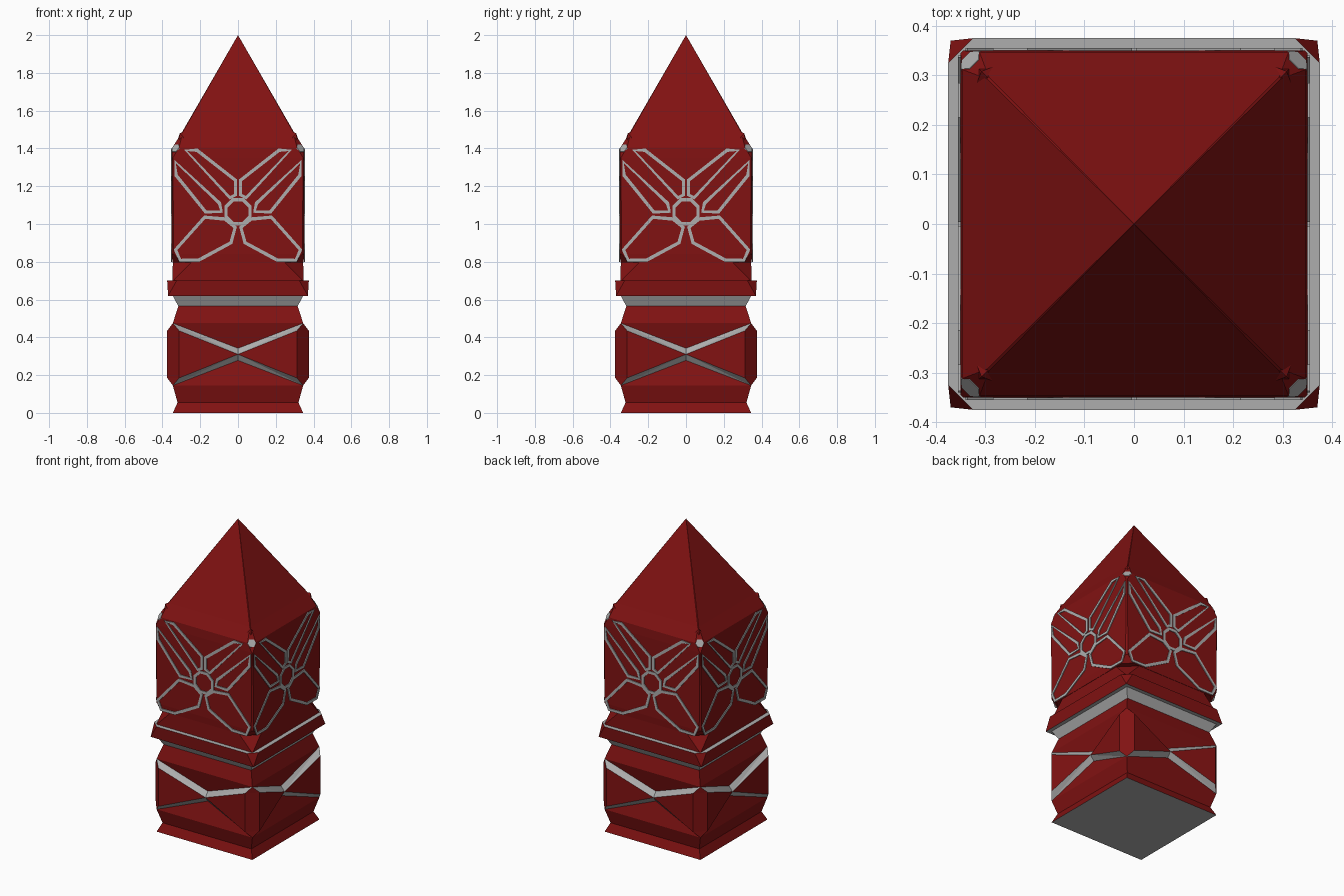
import bpy, bmesh, math
from mathutils import Vector, Matrix

if "Cube" in bpy.data.objects:
    bpy.data.objects.remove(bpy.data.objects["Cube"])

red = bpy.data.materials.new("dark_red")
red.diffuse_color = (0.22, 0.006, 0.006, 1)
red.use_nodes = True
red.node_tree.nodes["Principled BSDF"].inputs["Base Color"].default_value = red.diffuse_color
grey = bpy.data.materials.new("plain_grey")
grey.diffuse_color = (0.42, 0.42, 0.42, 1)
grey.use_nodes = True
grey.node_tree.nodes["Principled BSDF"].inputs["Base Color"].default_value = grey.diffuse_color
QUARTERS = [Matrix.Rotation(i * math.pi / 2, 3, 'Z') for i in range(4)]


def finish(name, bm):
    bmesh.ops.remove_doubles(bm, verts=bm.verts, dist=0.0004)
    bmesh.ops.dissolve_degenerate(bm, edges=bm.edges, dist=0.0004)
    bmesh.ops.recalc_face_normals(bm, faces=bm.faces)
    me = bpy.data.meshes.new(name)
    bm.to_mesh(me)
    bm.free()
    me.materials.append(red)
    me.materials.append(grey)
    ob = bpy.data.objects.new(name, me)
    bpy.context.collection.objects.link(ob)
    return ob


def loft(name, sections, grey_bands=(), grey_bottom=False, grey_top=False):
    """Stack of square rings (half width, corner cut, z)."""
    bm = bmesh.new()
    rings = []
    for h, c, z in sections:
        c = max(c, 0.00001)
        ring = []
        for q in QUARTERS:
            ring += [bm.verts.new(q @ Vector((h - c, -h, z))),
                     bm.verts.new(q @ Vector((h, -h + c, z)))]
        rings.append(ring)
    for b, (lo, hi) in enumerate(zip(rings, rings[1:])):
        for i in range(8):
            j = (i + 1) % 8
            f = bm.faces.new((lo[i], lo[j], hi[j], hi[i]))
            f.material_index = int(b in grey_bands)
    bm.faces.new(rings[0][::-1]).material_index = int(grey_bottom)
    bm.faces.new(rings[-1]).material_index = int(grey_top)
    return finish(name, bm)


# Flared foot with a waist
loft("foot", [(.345, 0, 0), (.32, 0, .055), (.345, 0, .145)], grey_bottom=True)

# Faceted block with a grey cross on each side
bm = bmesh.new()
ZM = .31


def facet(points, mat=0):
    for q in QUARTERS:
        f = bm.faces.new([bm.verts.new(q @ Vector((x, -d, z))) for x, d, z in points])
        f.material_index = mat


def flip(p, sx=1, sz=1):
    return (p[0] * sx, p[1], ZM + (p[2] - ZM) * sz)


A = (.345, .345, .475)     # outer corner
B = (.312, .375, .435)     # proud corner panel
C = (0, .335, ZM)          # middle of the cross
D = (0, .31, .342)         # recessed inner edge of the bar
E = (.375, .312, .435)     # corner panel on the next side
for s in (1, -1):
    facet([flip(v, s) for v in (B, C, flip(B, 1, -1))])
    for t in (1, -1):
        facet([flip(v, s, t) for v in (A, B, C)], 1)
        facet([flip(v, s, t) for v in (A, C, D)], 1)
for t in (1, -1):
    facet([flip(v, 1, t) for v in (A, D)] + [flip(A, -1, t)])
    facet([flip(v, 1, t) for v in (A, B, E)])
facet([B, E, flip(E, 1, -1), flip(B, 1, -1)])
finish("cross_block", bm)

# Tapering collar with a grey band, then the ledge with cut corners
loft("collar", [(.345, 0, .475), (.316, 0, .565), (.345, 0, .62)], grey_bands=(1,))
loft("ledge", [(.37, 0, .62), (.375, .05, .70)], grey_bottom=True, grey_top=True)

# Neck, upper block and pointed roof
loft("neck", [(.347, 0, .695), (.345, .1, .80)])
loft("upper_block", [(.347, .05, .797), (.35, .01, .84), (.35, .005, 1.35), (.347, .035, 1.405)])
loft("roof", [(.347, .035, 1.405), (.297, .004, 1.485), (0, 0, 2.0)])

# Grey outlines on each side of the upper block: (x, z) loops
upper_loop = [(.337, 1.34), (.337, 1.255), (.175, 1.055), (.08, 1.06), (.09, 1.115)]
top_loop = [(.285, 1.393), (.045, 1.13), (.004, 1.15), (.004, 1.235), (.215, 1.4)]
lower_loop = [(.18, 1.045), (.34, .865), (.312, .8), (.205, .8), (.03, .895),
              (.006, .985), (.065, 1.035)]
octagon = [(.078 * math.cos(a), 1.065 + .078 * math.sin(a))
           for a in [math.pi * (i + .5) / 4 for i in range(8)]]
loops = [octagon]
for loop in (upper_loop, top_loop, lower_loop):
    loops += [loop, [(-x, z) for x, z in reversed(loop)]]
bm = bmesh.new()
for q in QUARTERS:
    for loop in loops:
        f = bm.faces.new([bm.verts.new(q @ Vector((x, -.35, z))) for x, z in loop])
        f.normal_update()
        if f.normal.dot(q @ Vector((0, -1, 0))) < 0:
            f.normal_flip()
        rim = bmesh.ops.inset_individual(bm, faces=[f], thickness=.019)["faces"]
        bm.faces.remove(f)
        for r in rim:
            r.material_index = 1
        up = bmesh.ops.extrude_face_region(bm, geom=rim)["geom"]
        bmesh.ops.translate(bm, verts=[v for v in up if isinstance(v, bmesh.types.BMVert)],
                            vec=q @ Vector((0, -.005, 0)))
finish("side_outlines", bm)

# Corner studs and small fangs at the foot of the roof
studs, fangs = bmesh.new(), bmesh.new()
for q in QUARTERS:
    turn = q.to_4x4()
    bmesh.ops.create_cone(studs, cap_ends=True, segments=6, radius1=.036, radius2=.026, depth=.03,
                          matrix=turn @ Matrix.Translation((.322, -.322, 1.395))
                          @ Matrix.Rotation(-math.pi / 4, 4, 'Z') @ Matrix.Rotation(math.radians(60), 4, 'Y'))
    pts = [turn @ Vector(p) for p in ((.325, -.265, 1.43), (.265, -.325, 1.43),
                                      (.26, -.26, 1.5), (.315, -.315, 1.43), (.308, -.308, 1.48))]
    a, b, c, d, tip = [fangs.verts.new(p) for p in pts]
    for tri in ((a, c, tip), (c, b, tip), (b, d, tip), (d, a, tip), (a, d, b, c)):
        fangs.faces.new(tri)
for f in studs.faces:
    f.material_index = 1
finish("corner_studs", studs)
finish("corner_fangs", fangs)
